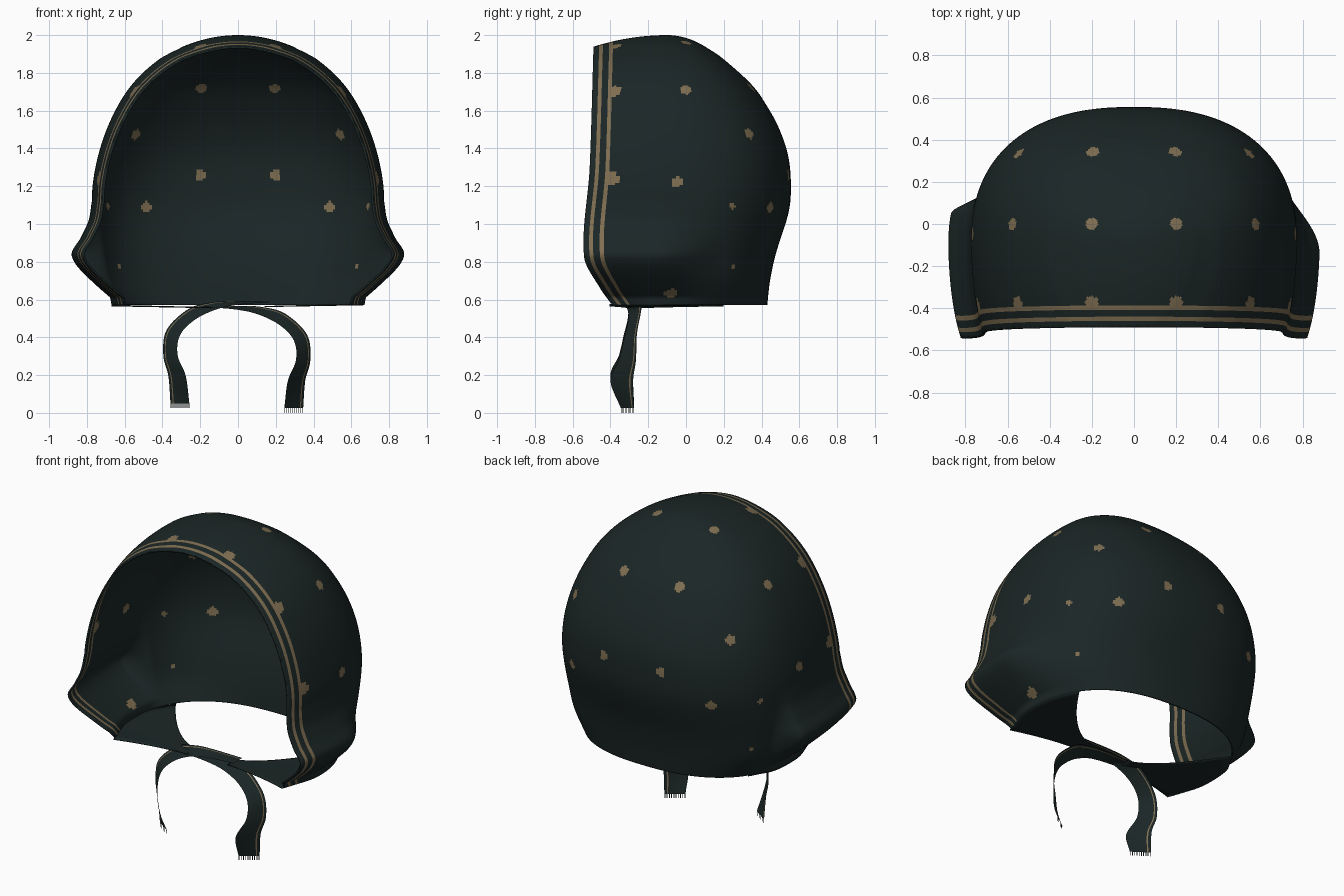
import bpy, bmesh, math
from mathutils import Vector
from mathutils.bvhtree import BVHTree

old = bpy.data.objects.get("Cube")
if old:
    bpy.data.objects.remove(old, do_unlink=True)


def material(name, rgb):
    m = bpy.data.materials.new(name)
    m.use_nodes = True
    m.diffuse_color = (*rgb, 1)
    bsdf = next(n for n in m.node_tree.nodes if n.type == 'BSDF_PRINCIPLED')
    bsdf.inputs["Base Color"].default_value = (*rgb, 1)
    bsdf.inputs["Roughness"].default_value = 0.8
    return m


CLOTH = material("dark_teal_cloth", (0.011, 0.019, 0.019))
GOLD = material("dull_gold", (0.21, 0.155, 0.082))


def finish(bm, name, thickness=0.0):
    me = bpy.data.meshes.new(name)
    bm.to_mesh(me)
    bm.free()
    ob = bpy.data.objects.new(name, me)
    bpy.context.collection.objects.link(ob)
    me.materials.append(CLOTH)
    me.materials.append(GOLD)
    for p in me.polygons:
        p.use_smooth = True
    if thickness:
        mod = ob.modifiers.new("thickness", 'SOLIDIFY')
        mod.thickness = thickness
        mod.offset = -1
    return ob


def smooth(t):
    t = min(1, max(0, t))
    return t * t * (3 - 2 * t)


def spline(keys, t):
    """Smooth interpolation through (position, value) pairs."""
    if t <= keys[0][0]:
        return keys[0][1]
    if t >= keys[-1][0]:
        return keys[-1][1]
    i = max(k for k in range(len(keys) - 1) if keys[k][0] <= t)

    def slope(k):
        a, b = keys[max(k - 1, 0)], keys[min(k + 1, len(keys) - 1)]
        return (b[1] - a[1]) / (b[0] - a[0])
    (x0, y0), (x1, y1) = keys[i], keys[i + 1]
    h, s = x1 - x0, (t - x0) / (x1 - x0)
    return (y0 * (1 + 2 * s) * (1 - s) ** 2 + y1 * s * s * (3 - 2 * s)
            + h * slope(i) * s * (1 - s) ** 2 - h * slope(i + 1) * s * s * (1 - s))


# Hood profiles by height: half width, depth behind the crown, cheek flare, rim shift
HEM, TOP, CROWN_Y, RIM_Y = 0.57, 2.0, -0.1, -0.49
WIDTH = [(.57, .65), (.7, .73), (.83, .757), (1.0, .77), (1.2, .77), (1.4, .73),
         (1.58, .66), (1.74, .56), (1.87, .42), (1.94, .29)]
BACK = [(.57, .53), (.7, .545), (.84, .575), (1.07, .645), (1.22, .655), (1.365, .64),
        (1.5, .595), (1.614, .535), (1.735, .45), (1.884, .285), (1.94, .2)]
FLARE = [(.57, -.02), (.68, .035), (.83, .123), (.93, .065), (1.02, .02), (1.12, 0)]
RIM = [(.57, .1), (.66, .035), (.83, -.05), (1.3, -.02), (1.93, 0)]


def ring_size(keys, z):
    edge, value = keys[-1]
    if z > edge:
        return value * math.sqrt((TOP - z) / (TOP - edge))
    return spline(keys, z)


def hood_point(a, z):
    w, b = ring_size(WIDTH, z), ring_size(BACK, z)
    s, c = math.sin(a), math.cos(a)
    e = 2 / 2.4 if c > 0 else 1
    x = w * math.copysign(abs(s) ** e, s)
    y = CROWN_Y + (b * c ** e if c > 0 else 1.33 * w * c)
    # The cheek folds out abruptly on the right and gradually on the left
    fold = smooth((0.2 - y) / 0.34) if x > 0 else smooth((0.15 - y) / 0.1)
    if abs(x) > 1e-4:
        x += math.copysign(spline(FLARE, z) * fold * min(1, abs(s) * 2), x)
    return Vector((x, y, z))


def rim_warp(p):
    p.y += spline(RIM, p.z) * smooth((-p.y - 0.1) / 0.35)


# Hood shell: stacked rings, front cut open, edge stripes sliced in
bm = bmesh.new()
ROWS, COLS = 170, 300
rings = []
for r in range(ROWS):
    t = r / ROWS
    z = HEM + (TOP - HEM) * math.sin(t * math.pi / 2) ** 1.15
    rings.append([bm.verts.new(hood_point(math.tau * c / COLS, z)) for c in range(COLS)])
for lo, hi in zip(rings, rings[1:]):
    for c in range(COLS):
        d = (c + 1) % COLS
        bm.faces.new((lo[d], lo[c], hi[c], hi[d]))
peak = bm.verts.new((0, CROWN_Y, TOP))
for c in range(COLS):
    bm.faces.new((rings[-1][(c + 1) % COLS], rings[-1][c], peak))


def slice_at(y, clear=False):
    bmesh.ops.bisect_plane(bm, geom=bm.verts[:] + bm.edges[:] + bm.faces[:], dist=1e-5,
                           plane_co=(0, y, 0), plane_no=(0, -1, 0), clear_outer=clear)


STRIPES = [(.03, .05), (.083, .103)]
slice_at(RIM_Y, True)
for band in STRIPES:
    for offset in band:
        slice_at(RIM_Y + offset)
for f in bm.faces:
    d = f.calc_center_median().y - RIM_Y
    if any(lo < d < hi for lo, hi in STRIPES):
        f.material_index = 1
for v in bm.verts:
    rim_warp(v.co)

# Scattered dots (position, radius), mirrored left and right
BIG, SMALL = 0.03, 0.016
DOTS = [((.2, 0, 1.96), BIG), ((.59, 0, 1.72), BIG), ((.2, .36, 1.74), BIG),
        ((.55, .34, 1.48), BIG), ((.2, .54, 1.26), BIG), ((.48, .43, 1.09), BIG),
        ((.77, -.05, 1.22), BIG), ((.74, .27, 1.09), SMALL), ((.7, -.08, .64), .034),
        ((.66, .27, .77), SMALL), ((.56, -.38, 1.71), .034), ((.2, -.375, 1.94), .034),
        ((.74, -.39, 1.24), .034)]
bmesh.ops.recalc_face_normals(bm, faces=bm.faces[:])
bm.faces.ensure_lookup_table()
if max(bm.faces, key=lambda f: f.calc_center_median().z).normal.z < 0:
    bmesh.ops.reverse_faces(bm, faces=bm.faces[:])
tree = BVHTree.FromBMesh(bm)
centres = [(f, f.calc_center_median()) for f in bm.faces]
for (x, y, z), radius in DOTS:
    for side in (-1, 1):
        spot = tree.find_nearest(Vector((side * x, y, z)))[0]
        for f, c in centres:
            if (c - spot).length < radius:
                f.material_index = 1
finish(bm, "hood", 0.01)

# Chin flaps: curl in from the side hem and narrow to a point near the ties
for side, label in ((1, "left"), (-1, "right")):
    bm = bmesh.new()
    arc, steps = 20, 14
    grid = []
    for j in range(arc + 1):
        start = hood_point(side * math.radians(60 + 58 * j / arc), HEM)
        rim_warp(start)
        end = Vector((side * .14, -.22 - .09 * j / arc, .56))
        line = []
        for i in range(steps + 1):
            t = i / steps
            k = 1 - (1 - t) ** 1.6
            p = start.lerp(end, t)
            p.y = start.y + (end.y - start.y) * k
            line.append(bm.verts.new(p))
        grid.append(line)
    for a, b in zip(grid, grid[1:]):
        for i in range(steps):
            bm.faces.new((a[i], b[i], b[i + 1], a[i + 1]))
    finish(bm, label + "_chin_flap", 0.006)

# Ties: ribbon centre points with half-width vectors
TIE = [((-.2, -.27, .563), (0, .045, 0)), ((.0, -.27, .557), (.01, .04, .01)),
       ((.12, -.27, .54), (.01, .035, .02)), ((.235, -.275, .495), (.015, .035, .03)),
       ((.33, -.295, .4), (.035, .035, .015)), ((.345, -.31, .28), (.038, .045, 0)),
       ((.31, -.34, .17), (.046, .06, 0)), ((.295, -.31, .025), (.05, .035, 0))]
ACROSS = [-1, -.3, .3, .64, .76, 1]


def tie_frame(t):
    return [Vector([spline([(i, k[n][ax]) for i, k in enumerate(TIE)], t) for ax in range(3)])
            for n in range(2)]


for side, label, lift in ((1, "left", 0), (-1, "right", .025)):
    bm = bmesh.new()
    rows = []
    steps = 56
    for i in range(steps + 1):
        p, w = tie_frame((len(TIE) - 1) * i / steps)
        rows.append([])
        for s in ACROSS:
            q = p + w * s
            rows[-1].append(bm.verts.new((side * (q.x + lift / 2), q.y, q.z + lift)))
    for a, b in zip(rows, rows[1:]):
        for j in range(len(ACROSS) - 1):
            f = bm.faces.new((a[j], a[j + 1], b[j + 1], b[j]))
            f.material_index = 1 if j == 3 else 0
    # Frayed threads along the loose end
    p, w = tie_frame(len(TIE) - 1)
    threads = 10
    for n in range(threads):
        s = -0.95 + 1.9 * n / (threads - 1)
        quad = []
        for ds, drop in ((-.04, 0), (.04, 0), (.04, .025), (-.04, .025)):
            q = p + w * (s + ds)
            quad.append(bm.verts.new((side * (q.x + lift / 2), q.y, q.z + lift - drop)))
        bm.faces.new(quad)
    finish(bm, label + "_tie")
